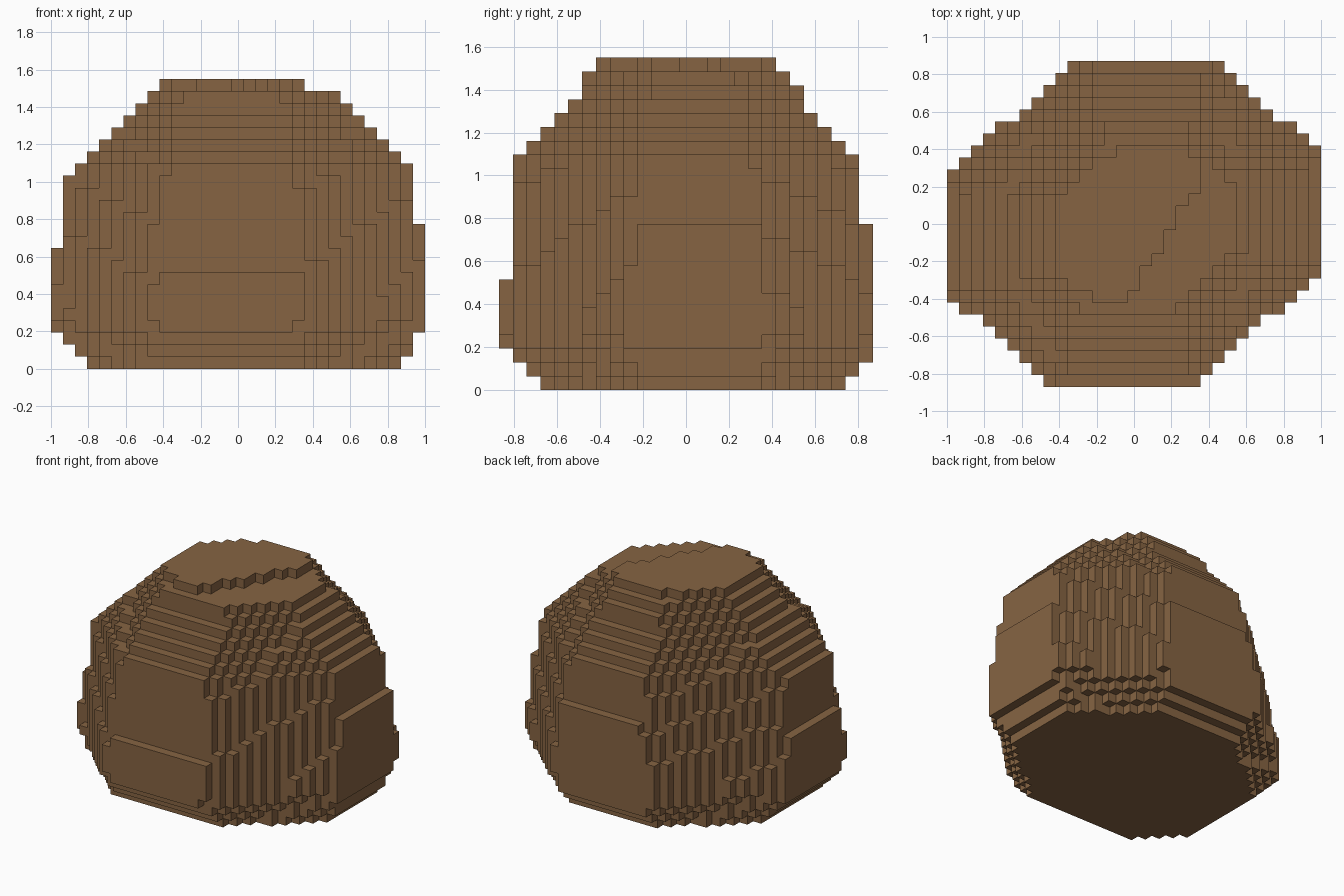
import bpy, bmesh, math

cube = bpy.data.objects.get("Cube")
if cube:
    bpy.data.objects.remove(cube, do_unlink=True)

NX, NY, NZ = 31, 27, 24          # boulder size in blocks
S = 2 / NX                       # block edge length

# Extents of each block layer, from the ground up
left = [3, 2, 1] + [0] * 7 + [1] * 6 + [2, 3, 4, 5, 6, 7, 8, 9]
right = [29, 30, 30] + [31] * 9 + [30] * 5 + [29, 28, 27, 26, 25, 24, 21]
front = [3, 2, 1] + [0] * 5 + [1] * 9 + [2, 3, 4, 5, 6, 6, 7]
back = [25, 26] + [27] * 10 + [26] * 5 + [25, 24, 23, 22, 22, 21, 20]


def blend(k, points):
    """Piecewise linear value at layer k."""
    for (k0, v0), (k1, v1) in zip(points, points[1:]):
        if k <= k1:
            return v0 + (v1 - v0) * (k - k0) / (k1 - k0)
    return points[-1][1]


# Slanted corner planes: where each one meets the front or back row, by layer
FRONT_LEFT = [(0, 10.4), (3, 8.1), (4, 7.78), (7, 8.05), (16, 10.25), (23, 19)]
FRONT_RIGHT = [(0, 18.3), (3, 20.95), (4, 21.33), (5, 21.33), (8, 20.92), (14, 19.9),
               (16, 19.5), (22, 12.5), (23, 11.4)]
BACK_RIGHT = [(0, 20.2), (3, 22.95), (4, 23.35), (5, 23.35), (8, 22.8), (16, 20.7), (23, 12.5)]
BACK_LEFT = [(0, 12.6), (3, 9.9), (4, 9.54), (5, 9.54), (8, 10.2), (16, 12.7), (23, 20.87)]


def layer_blocks(k):
    fl, fr, br, bl = (blend(k, c) for c in (FRONT_LEFT, FRONT_RIGHT, BACK_RIGHT, BACK_LEFT))
    for i in range(left[k], right[k]):
        for j in range(front[k], back[k]):
            jb = NY - 1 - j
            inside = (i + 1.14 * j >= fl and i + 1 - 1.12 * j <= fr
                      and i + 1 - 1.14 * jb <= br and i + 1.12 * jb >= bl)
            # slanted edge of the cap
            if k == NZ - 1 and i + 1 > 15.5 + (j - 7) * 0.63:
                inside = False
            if inside:
                yield (i, j, k)


blocks = {b for k in range(NZ) for b in layer_blocks(k)}

# Outer skin of the blocks
bm = bmesh.new()
corners = {}


def corner(p):
    if p not in corners:
        corners[p] = bm.verts.new(((p[0] - NX / 2) * S, (p[1] - NY / 2) * S, p[2] * S))
    return corners[p]


for b in sorted(blocks):
    for axis in range(3):
        u, v = (axis + 1) % 3, (axis + 2) % 3
        for side in (0, 1):
            n = list(b)
            n[axis] += 2 * side - 1
            if tuple(n) in blocks:
                continue
            quad = []
            for du, dv in ((0, 0), (1, 0), (1, 1), (0, 1)):
                p = list(b)
                p[axis] += side
                p[u] += du
                p[v] += dv
                quad.append(corner(tuple(p)))
            bm.faces.new(quad if side else quad[::-1])

# Merge flat areas into single faces
bmesh.ops.dissolve_limit(bm, angle_limit=math.radians(1), verts=bm.verts[:], edges=bm.edges[:])

mesh = bpy.data.meshes.new("boulder")
bm.to_mesh(mesh)
bm.free()
boulder = bpy.data.objects.new("boulder", mesh)
bpy.context.collection.objects.link(boulder)

# Brown earth colour
colour = (0.24, 0.127, 0.055, 1)
mat = bpy.data.materials.new("earth brown")
mat.use_nodes = True
mat.diffuse_color = colour
bsdf = mat.node_tree.nodes["Principled BSDF"]
bsdf.inputs["Base Color"].default_value = colour
bsdf.inputs["Roughness"].default_value = 0.9
mesh.materials.append(mat)
